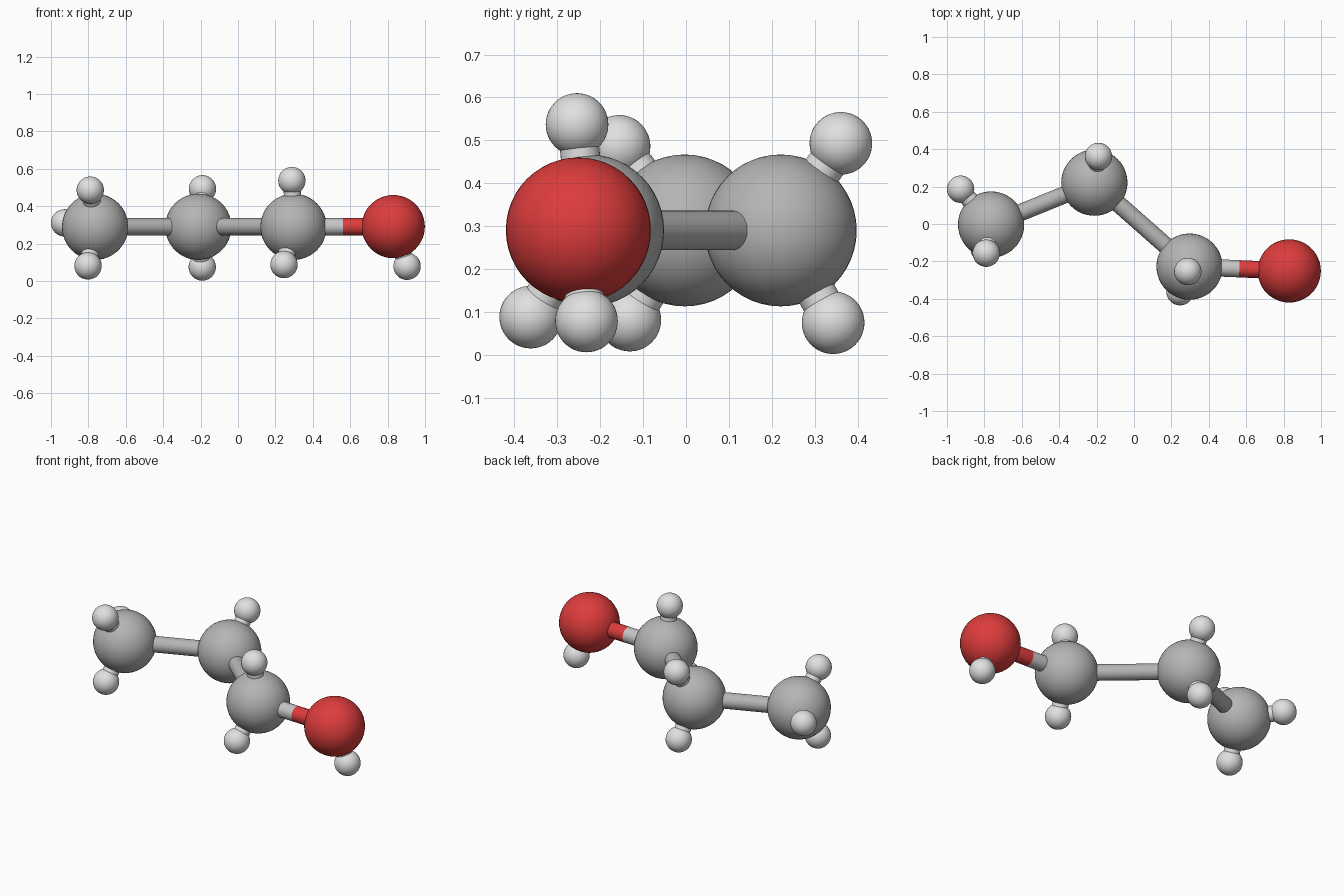
import bpy
from mathutils import Vector

if "Cube" in bpy.data.objects:
    bpy.data.objects.remove(bpy.data.objects["Cube"], do_unlink=True)


def material(name, r, g, b):
    m = bpy.data.materials.new(name)
    m.use_nodes = True
    m.diffuse_color = (r, g, b, 1)
    m.node_tree.nodes["Principled BSDF"].inputs["Base Color"].default_value = (r, g, b, 1)
    return m


GREY = material("mid grey", 0.46, 0.46, 0.46)
PALE = material("pale grey", 0.75, 0.75, 0.75)
SILVER = material("silver grey", 0.56, 0.56, 0.56)
RED = material("red", 0.73, 0.045, 0.045)
ROD = 0.046


def finish(name, mat):
    ob = bpy.context.object
    ob.name = name
    ob.data.materials.append(mat)
    bpy.ops.object.shade_smooth_by_angle()
    return ob


def ball(name, centre, radius, mat):
    bpy.ops.mesh.primitive_uv_sphere_add(segments=48, ring_count=24, radius=radius, location=centre)
    return finish(name, mat)


def rod(name, a, b, mat):
    a, b = Vector(a), Vector(b)
    bpy.ops.mesh.primitive_cylinder_add(vertices=32, radius=ROD, depth=(b - a).length, location=(a + b) / 2)
    bpy.context.object.rotation_euler = (b - a).to_track_quat("Z", "Y").to_euler()
    return finish(name, mat)


# Large balls along the zigzag chain
end_c = Vector((-0.764, -0.003, 0.29))
mid_c = Vector((-0.212, 0.221, 0.29))
inner_c = Vector((0.297, -0.228, 0.29))
oxygen = Vector((0.83, -0.251, 0.291))
ball("end_carbon", end_c, 0.177, GREY)
ball("middle_carbon", mid_c, 0.177, GREY)
ball("inner_carbon", inner_c, 0.177, GREY)
ball("oxygen", oxygen, 0.169, RED)

# Chain rods, the last one split into two colours
rod("end_bond", end_c, mid_c, GREY)
rod("middle_bond", mid_c, inner_c, GREY)
half = (inner_c + oxygen) / 2
rod("oxygen_bond_grey", inner_c, half, SILVER)
rod("oxygen_bond_red", half, oxygen, RED)

# Small balls with their short rods
small = [
    ("end_upper", end_c, (-0.79, -0.156, 0.486)),
    ("end_lower", end_c, (-0.802, -0.131, 0.081)),
    ("end_side", end_c, (-0.927, 0.186, 0.311)),
    ("middle_upper", mid_c, (-0.19, 0.361, 0.493)),
    ("middle_lower", mid_c, (-0.191, 0.343, 0.075)),
    ("inner_upper", inner_c, (0.288, -0.254, 0.537)),
    ("inner_lower", inner_c, (0.246, -0.362, 0.088)),
    ("oxygen_lower", oxygen, (0.904, -0.232, 0.079)),
]
for name, parent, centre in small:
    ball(name + "_hydrogen", centre, 0.073, PALE)
    rod(name + "_bond", parent.lerp(Vector(centre), 0.5), centre, PALE)
